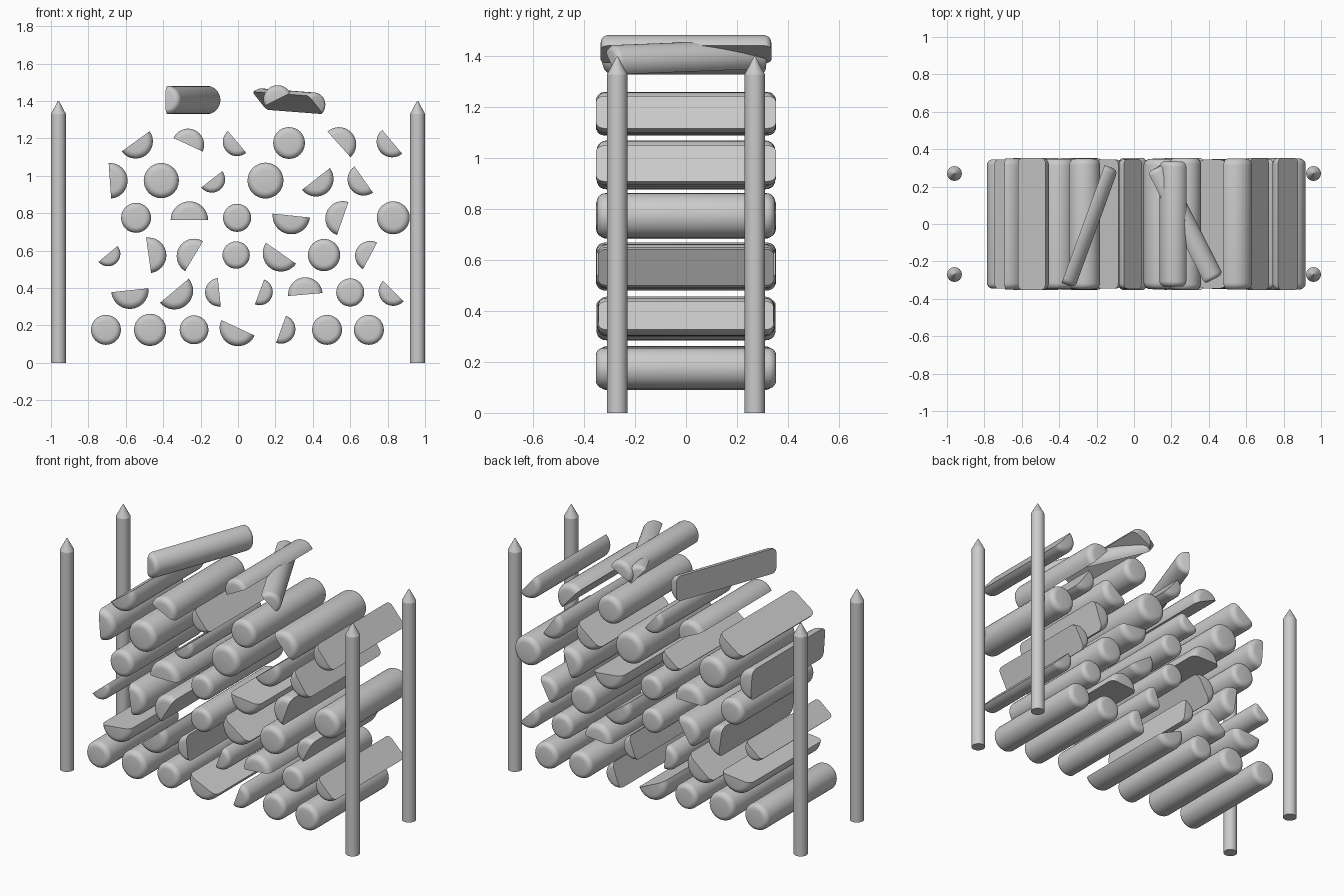
import bpy, bmesh, math, random
from mathutils import Matrix, Vector

random.seed(4)
if "Cube" in bpy.data.objects:
    bpy.data.objects.remove(bpy.data.objects["Cube"], do_unlink=True)

# One plain material for everything
wood = bpy.data.materials.new("grey wood")
wood.use_nodes = True
grey = (0.6, 0.6, 0.6, 1)
wood.diffuse_color = grey
wood.node_tree.nodes["Principled BSDF"].inputs["Base Color"].default_value = grey


def loft(name, rings, matrix, crease):
    """Skin a list of equal closed rings, cap both ends and shade smooth."""
    bm = bmesh.new()
    loops = [[bm.verts.new(matrix @ point) for point in ring] for ring in rings]
    count = len(loops[0])
    for lower, upper in zip(loops, loops[1:]):
        for i in range(count):
            j = (i + 1) % count
            bm.faces.new((lower[i], lower[j], upper[j], upper[i]))
    bm.faces.new(loops[0])
    bm.faces.new(loops[-1])
    bmesh.ops.recalc_face_normals(bm, faces=bm.faces)
    mesh = bpy.data.meshes.new(name)
    bm.to_mesh(mesh)
    bm.free()
    mesh.materials.append(wood)
    obj = bpy.data.objects.new(name, mesh)
    bpy.context.collection.objects.link(obj)
    bpy.ops.object.select_all(action="DESELECT")
    obj.select_set(True)
    bpy.context.view_layer.objects.active = obj
    bpy.ops.object.shade_smooth_by_angle(angle=math.radians(crease))
    return obj


def log(name, x, z, radius, facing=None, yaw=0, length=None, pitch=0):
    """Log along y with rounded ends; facing is the direction of the split face."""
    half = (length or random.uniform(0.685, 0.71)) / 2
    bevel = radius * 0.38
    if facing is None:
        angles = [math.tau * i / 32 for i in range(32)]
    else:
        start = math.radians(facing + 90)
        angles = [start + math.pi * i / 18 for i in range(19)]
    # Quarter-round profile at each end: (position along axis, ring radius)
    turn = [math.pi / 2 * i / 5 for i in range(6)]
    front = [(bevel * (1 - math.sin(t)) - half,
              radius - bevel * (1 - math.cos(t))) for t in reversed(turn)]
    profile = front + [(-y, r) for y, r in reversed(front)]
    rings = [[Vector((r * math.cos(a), y, r * math.sin(a))) for a in angles]
             for y, r in profile]
    matrix = (Matrix.Translation((x, 0, z))
              @ Matrix.Rotation(math.radians(yaw), 4, "Z")
              @ Matrix.Rotation(math.radians(pitch), 4, "X"))
    return loft(name, rings, matrix, 40)


# Stacked rows: (x, radius) is a round log, (x, radius, facing) a split log
rows = {
    0.176: [(-.706, .08), (-.47, .086), (-.235, .077), (0, .098, 65),
            (.23, .077, 160), (.476, .08), (.7, .08)],
    0.376: [(-.578, .1, 96), (-.34, .1, 130), (-.1, .076, 6), (.115, .071, 160),
            (.36, .092, -85), (.6, .075), (.83, .078, 45)],
    0.576: [(-.695, .066, 130), (-.478, .095, 188), (-.235, .093, -31), (-.01, .073),
            (.23, .098, 55), (.46, .086), (.706, .08, -28)],
    0.775: [(-.545, .08), (-.26, .1, -90), (-.005, .075), (.285, .1, 84),
            (.56, .093, -19), (.83, .088)],
    0.974: [(-.685, .095, 184), (-.41, .094), (-.14, .071, 128), (.147, .096),
            (.417, .094, 128), (.672, .086, 35)],
    1.175: [(-.547, .092, 126), (-.267, .086, 245), (-.005, .076, 40), (.273, .085),
            (.54, .092, 222), (.824, .083, 40)],
}
for height, row in rows.items():
    for x, radius, *facing in row:
        if facing:
            lift = 0.12 * radius * math.sin(math.radians(facing[0]))
            log("split_log", x, height + lift, radius, facing[0])
        else:
            log("round_log", x, height, radius)

# Loose split logs lying on top
log("loose_log_left", -.272, 1.405, .076, 180, yaw=-20, length=.67)
log("loose_log_upper", .212, 1.408, .076, -63, length=.67)
log("loose_log_lower", .265, 1.39, .066, 222, yaw=27, length=.67, pitch=2)

# Pointed corner stakes
for side in (-1, 1):
    for end in (-1, 1):
        rings = [[Vector((r * math.cos(math.tau * i / 16), r * math.sin(math.tau * i / 16), z))
                  for i in range(16)]
                 for z, r in ((0, .04), (1.33, .04), (1.4, .003))]
        place = Matrix.Translation((side * .96, end * .27, 0))
        loft("corner_stake", rings, place, 25)
